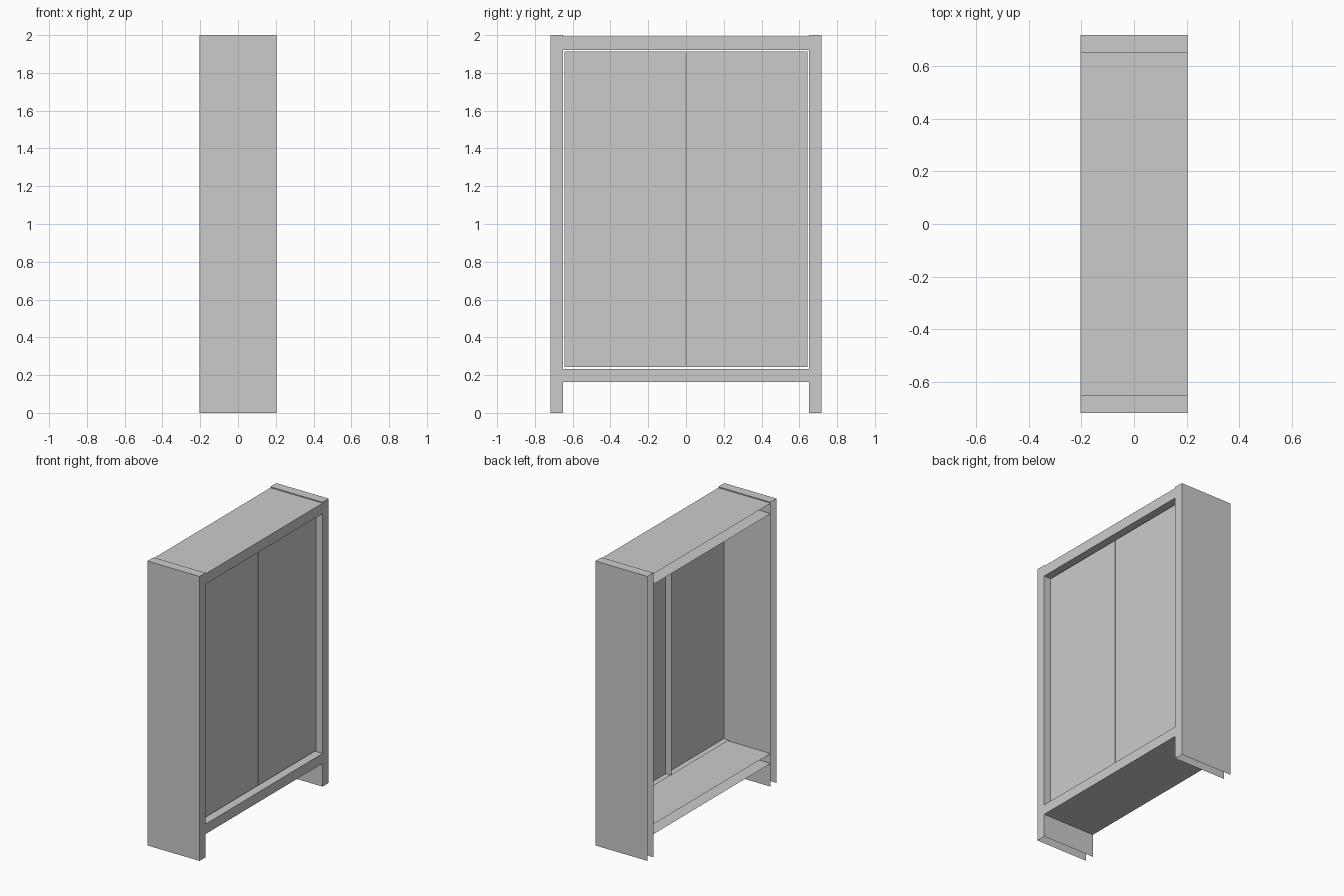
import bpy, bmesh
from mathutils import Vector

if "Cube" in bpy.data.objects:
    bpy.data.objects.remove(bpy.data.objects["Cube"])

AXES = {"x": 0, "y": 1, "z": 2}


def shell(name, lo, hi, open_sides):
    """Box between two corners with the listed sides left open."""
    lo, hi = Vector(lo), Vector(hi)
    bm = bmesh.new()
    bmesh.ops.create_cube(bm, size=1)
    for v in bm.verts:
        v.co = (lo + hi) / 2 + v.co * (hi - lo)
    bm.normal_update()
    drop = [f for f in bm.faces for s in open_sides
            if f.normal[AXES[s[1]]] * (1 if s[0] == "+" else -1) > 0.9]
    bmesh.ops.delete(bm, geom=drop, context="FACES")
    mesh = bpy.data.meshes.new(name)
    bm.to_mesh(mesh)
    bm.free()
    obj = bpy.data.objects.new(name, mesh)
    bpy.context.collection.objects.link(obj)
    return obj


D = 0.203            # half depth
W, INNER = 0.717, 0.65   # outer and inner half width

# Side panels, hollow at the back and underneath
shell("side_panel_left", (-D, -W, 0), (D, -INNER, 2), ["-x", "-z"])
shell("side_panel_right", (-D, INNER, 0), (D, W, 2), ["-x", "-z"])

# Top and bottom boards, hollow at the back and where they meet the sides
shell("top_board", (-D, -INNER, 1.92), (D, INNER, 1.993), ["-x", "-y", "+y"])
shell("bottom_board", (-D, -INNER, 0.163), (D, INNER, 0.233), ["-x", "-y", "+y"])

# Recessed doors with a small gap all round, open at the back
shell("door_left", (0.116, -0.643, 0.244), (0.156, -0.003, 1.913), ["-x"])
shell("door_right", (0.116, 0.003, 0.244), (0.156, 0.643, 1.913), ["-x"])
